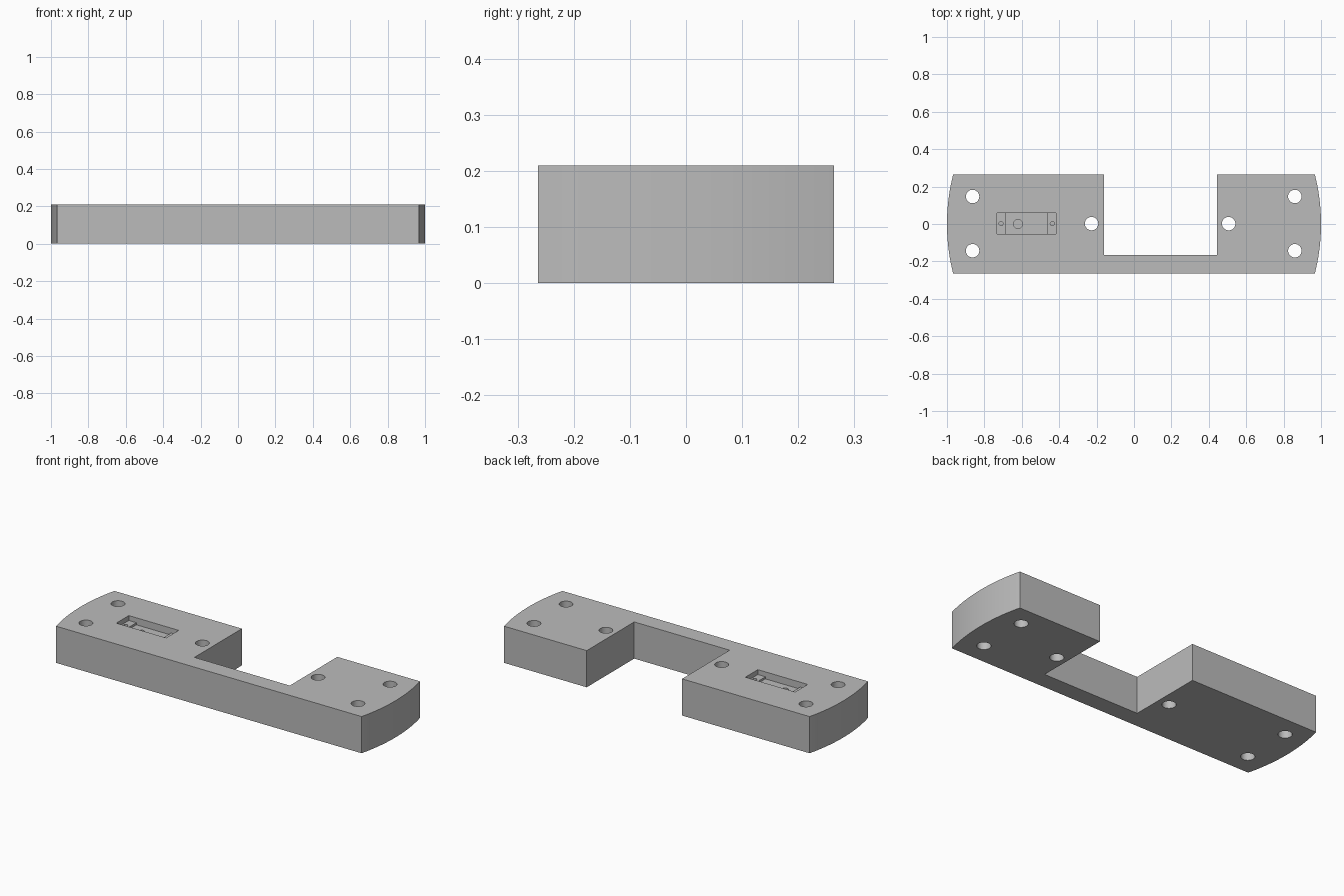
import bpy, bmesh, math

cube = bpy.data.objects.get("Cube")
if cube:
    bpy.data.objects.remove(cube)

HEIGHT, HALF_DEPTH, CORNER_X = 0.21, 0.264, 0.967

grey = bpy.data.materials.new("plain grey")
grey.use_nodes = True
colour = (0.5, 0.5, 0.5, 1)
grey.diffuse_color = colour
grey.node_tree.nodes["Principled BSDF"].inputs["Base Color"].default_value = colour


def prism(name, outline, bottom, top):
    """Extrude a flat counter-clockwise outline between two heights."""
    bm = bmesh.new()
    face = bm.faces.new([bm.verts.new((x, y, bottom)) for x, y in outline])
    up = bmesh.ops.extrude_face_region(bm, geom=[face])["geom"]
    verts = [v for v in up if isinstance(v, bmesh.types.BMVert)]
    bmesh.ops.translate(bm, verts=verts, vec=(0, 0, top - bottom))
    bmesh.ops.recalc_face_normals(bm, faces=bm.faces)
    mesh = bpy.data.meshes.new(name)
    bm.to_mesh(mesh)
    bm.free()
    mesh.materials.append(grey)
    obj = bpy.data.objects.new(name, mesh)
    bpy.context.collection.objects.link(obj)
    return obj


def circle(x, y, radius, sides=32):
    turn = 2 * math.pi / sides
    return [(x + radius * math.cos(i * turn), y + radius * math.sin(i * turn))
            for i in range(sides)]


def rectangle(x0, x1, y0, y1):
    return [(x0, y0), (x1, y0), (x1, y1), (x0, y1)]


def cut(target, name, outline, bottom, top):
    cutter = prism(name, outline, bottom, top)
    mod = target.modifiers.new(name, "BOOLEAN")
    mod.operation, mod.solver, mod.object = "DIFFERENCE", "EXACT", cutter
    bpy.context.view_layer.objects.active = target
    bpy.ops.object.modifier_apply(modifier=name)
    bpy.data.objects.remove(cutter)


# Plate outline with bowed ends and a notch in the back
def bowed_end(side, steps=32):
    sag = 1 - CORNER_X
    radius = (HALF_DEPTH ** 2 + sag ** 2) / (2 * sag)
    sweep = math.asin(HALF_DEPTH / radius)
    angles = [sweep * (2 * i / steps - 1) for i in range(steps + 1)]
    return [(side * (1 - radius + radius * math.cos(a)), side * radius * math.sin(a))
            for a in angles]


notch = [(0.444, HALF_DEPTH), (0.444, -0.166), (-0.16, -0.166), (-0.16, HALF_DEPTH)]
plate = prism("mounting_plate", bowed_end(1) + notch + bowed_end(-1), 0, HEIGHT)

# Through holes
holes = [(x, y) for x in (-0.863, 0.86) for y in (-0.143, 0.147)]
holes += [(-0.227, 0.002), (0.506, 0.002)]
for i, (x, y) in enumerate(holes):
    cut(plate, f"bolt_hole_{i}", circle(x, y, 0.036), -0.1, HEIGHT + 0.1)

# Stepped pocket with screw holes in its end ledges
above = HEIGHT + 0.05
cut(plate, "pocket", rectangle(-0.733, -0.417, -0.054, 0.059), HEIGHT - 0.028, above)
cut(plate, "pocket_well", rectangle(-0.685, -0.465, -0.054, 0.059), HEIGHT - 0.04, above)
for i, x in enumerate((-0.711, -0.437)):
    cut(plate, f"screw_hole_{i}", circle(x, 0.002, 0.011, 20), HEIGHT - 0.09, above)
cut(plate, "pocket_dimple", circle(-0.62, 0, 0.024), HEIGHT - 0.05, above)

# Smooth the curved walls, keep the edges sharp
bpy.ops.object.select_all(action="DESELECT")
plate.select_set(True)
bpy.context.view_layer.objects.active = plate
bpy.ops.object.shade_smooth_by_angle(angle=math.radians(30))
